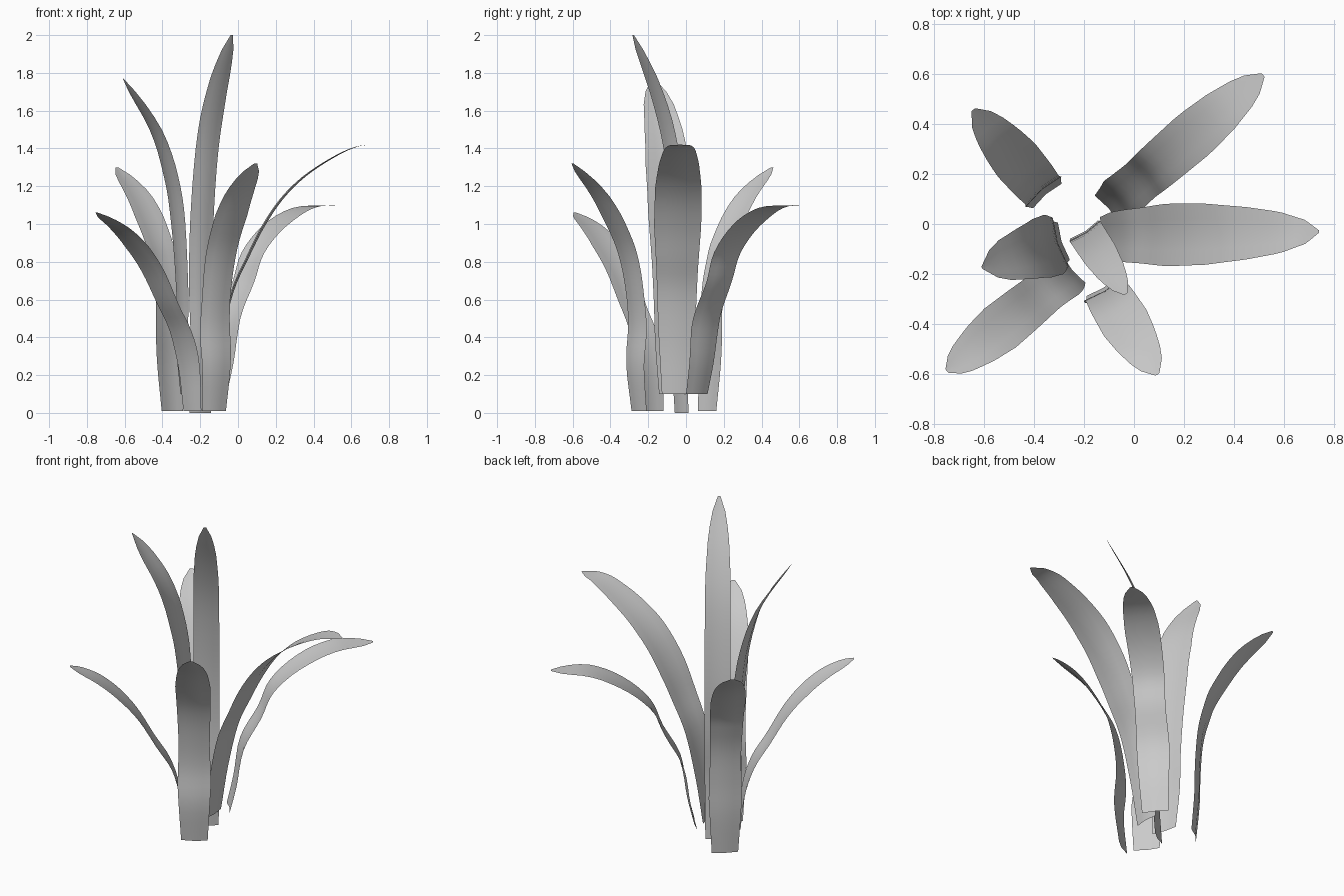
import bpy, bmesh
from mathutils import Vector

if "Cube" in bpy.data.objects:
    bpy.data.objects.remove(bpy.data.objects["Cube"])

COLS = 4      # faces across a leaf
ROWS = 4      # rows per profile span


def catmull(pts, n):
    """Smooth curve through the given points."""
    p = [2 * pts[0] - pts[1]] + pts + [2 * pts[-1] - pts[-2]]
    out = []
    for i in range(1, len(p) - 2):
        a, b, c, d = p[i - 1:i + 3]
        for k in range(n):
            t = k / n
            out.append(0.5 * (2 * b + (c - a) * t + (2 * a - 5 * b + 4 * c - d) * t * t
                              + (3 * b - a - 3 * c + d) * t ** 3))
    return out + [pts[-1]]


def sample(keys, t):
    for (t0, v0), (t1, v1) in zip(keys, keys[1:]):
        if t <= t1:
            return v0 + (v1 - v0) * (t - t0) / (t1 - t0)
    return keys[-1][1]


def leaf(name, base, tip, profile, widths):
    """Strip leaf: profile gives (outward reach, height), widths give (fraction, full width)."""
    base, tip = Vector(base), Vector(tip)
    out = (tip - base).normalized()
    side = Vector((-out.y, out.x))
    line = catmull([Vector(p) for p in profile], ROWS)
    dist = [0.0]
    for a, b in zip(line, line[1:]):
        dist.append(dist[-1] + (b - a).length)
    bm = bmesh.new()
    rows = []
    for p, d in zip(line, dist):
        half = sample(widths, d / dist[-1]) / 2
        row = []
        for c in range(COLS + 1):
            u = 2 * c / COLS - 1
            # shallow channel along the midrib
            q = base + out * (p.x + 0.12 * half * (0.5 - abs(u))) + side * (u * half)
            row.append(bm.verts.new((q.x, q.y, p.y)))
        rows.append(row)
    for r, s in zip(rows, rows[1:]):
        for c in range(COLS):
            bm.faces.new((r[c], r[c + 1], s[c + 1], s[c]))
    me = bpy.data.meshes.new(name)
    bm.to_mesh(me)
    bm.free()
    for f in me.polygons:
        f.use_smooth = True
    ob = bpy.data.objects.new(name, me)
    bpy.context.collection.objects.link(ob)


# width outlines: narrow, medium and broad leaves with rounded tips
medium = [(0, .15), (.12, .17), (.25, .19), (.42, .175), (.6, .19), (.75, .2),
          (.85, .175), (.93, .13), (.98, .075), (1, .02)]
broad = [(0, .155), (.2, .195), (.4, .22), (.55, .25), (.7, .245), (.82, .21),
         (.91, .165), (.97, .095), (1, .01)]
narrow = [(0, .135), (.2, .145), (.5, .147), (.78, .143), (.88, .12), (.95, .085), (1, .015)]

# short upright leaves
leaf("leaf_back_left", (-.35, .115), (-.645, .46),
     [(0, .01), (.02, .25), (.025, .45), (.04, .65), (.075, .8), (.125, .93), (.265, 1.14), (.45, 1.30)], medium)
leaf("leaf_front_right", (-.125, -.252), (.093, -.60),
     [(0, .01), (.025, .25), (.012, .45), (.025, .62), (.06, .8), (.12, .95), (.245, 1.15), (.412, 1.32)], medium)
leaf("leaf_front_left", (-.245, -.18), (-.75, -.59),
     [(0, .01), (.025, .25), (.08, .43), (.17, .58), (.27, .75), (.38, .88), (.5, .98), (.648, 1.06)], medium)

# long arching leaves
leaf("leaf_back_right", (-.105, .06), (.515, .595),
     [(0, .1), (.04, .27), (.08, .5), (.18, .69), (.25, .85), (.40, .99), (.6, 1.085), (.82, 1.1)], medium)
leaf("leaf_right", (-.13, -.05), (.74, -.03),
     [(0, .1), (.04, .38), (.1, .64), (.18, .82), (.26, .98), (.36, 1.13), (.48, 1.25),
      (.63, 1.35), (.76, 1.41), (.87, 1.42)], broad)

# tall central leaves
leaf("leaf_left_tall", (-.285, -.07), (-.61, -.175),
     [(0, .1), (.02, .35), (.015, .6), (.04, 1.0), (.08, 1.25), (.165, 1.5), (.34, 1.77)], broad)
leaf("leaf_tallest", (-.198, -.026), (-.033, -.28),
     [(0, .0), (.02, .35), (.005, .65), (.015, 1.0), (.068, 1.4), (.16, 1.7), (.303, 2.0)], narrow)
